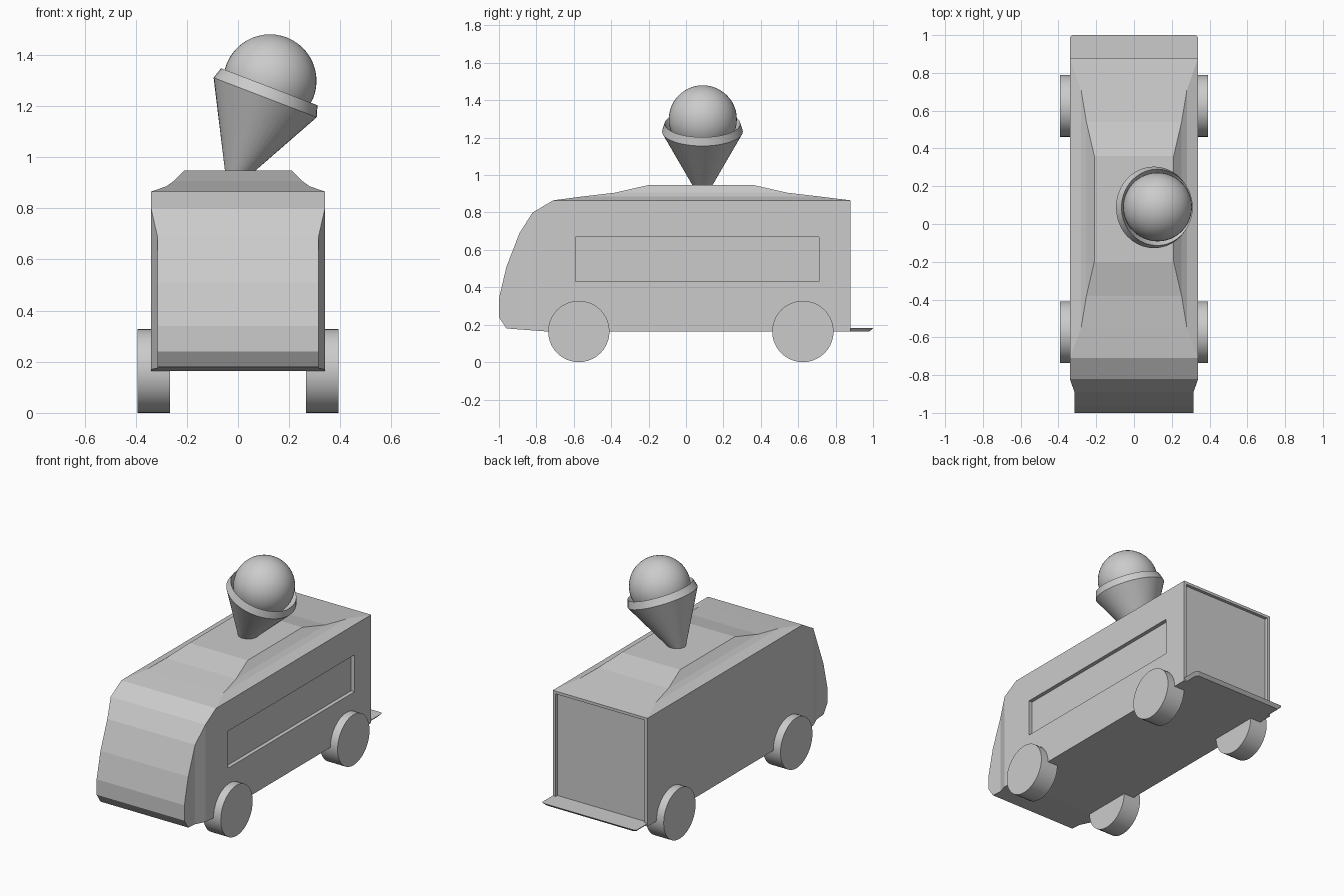
import bpy, bmesh, math
from mathutils import Matrix, Vector

if "Cube" in bpy.data.objects:
    bpy.data.objects.remove(bpy.data.objects["Cube"])


def finish(name, bm, smooth=False):
    bmesh.ops.recalc_face_normals(bm, faces=bm.faces)
    me = bpy.data.meshes.new(name)
    bm.to_mesh(me)
    bm.free()
    ob = bpy.data.objects.new(name, me)
    bpy.context.collection.objects.link(ob)
    bpy.ops.object.select_all(action='DESELECT')
    bpy.context.view_layer.objects.active = ob
    ob.select_set(True)
    if smooth:
        bpy.ops.object.shade_smooth_by_angle(angle=math.radians(35))
    return ob


def loft(bm, rings, closed_ends=True):
    """Bridge successive rings of points; cap the first and last."""
    loops = [[bm.verts.new(p) for p in ring] for ring in rings]
    for a, b in zip(loops, loops[1:]):
        for i in range(len(a)):
            j = (i + 1) % len(a)
            bm.faces.new((a[i], a[j], b[j], b[i]))
    if closed_ends:
        bm.faces.new(loops[0])
        bm.faces.new(loops[-1])


def carve(target, lo, hi):
    """Cut a box-shaped recess between two corners."""
    bm = bmesh.new()
    bmesh.ops.create_cube(bm, size=1)
    lo, hi = Vector(lo), Vector(hi)
    for v in bm.verts:
        v.co = (lo + hi) / 2 + v.co * (hi - lo)
    cutter = finish("recess_cutter", bm)
    cutter.hide_render = True
    mod = target.modifiers.new("recess", 'BOOLEAN')
    mod.operation = 'DIFFERENCE'
    mod.solver = 'EXACT'
    mod.object = cutter
    bpy.context.view_layer.objects.active = target
    bpy.ops.object.modifier_apply(modifier=mod.name)
    bpy.data.objects.remove(cutter)


# Van body: side profile extruded across x, nose pinched in
W = 0.34
profile = [(-1, 0.24), (-0.96, 0.18), (-0.73, 0.163), (0.88, 0.163),
           (0.88, 0.865), (-0.71, 0.865), (-0.82, 0.80), (-0.89, 0.69),
           (-0.96, 0.51), (-1, 0.34)]
bm = bmesh.new()
loft(bm, [[(x, y, z) for y, z in profile] for x in (-W, W)])
for y in (-0.82, -0.89):
    bmesh.ops.bisect_plane(bm, geom=bm.verts[:] + bm.edges[:] + bm.faces[:],
                           dist=1e-5, plane_co=(0, y, 0), plane_no=(0, 1, 0))
for v in bm.verts:
    if v.co.y < -0.885:
        v.co.x = math.copysign(0.315, v.co.x)
body = finish("van_body", bm)

# Serving window on the right side and recessed rear door
carve(body, (W - 0.025, -0.59, 0.43), (W + 0.1, 0.71, 0.67))
carve(body, (-0.32, 0.86, 0.18), (0.32, 1.0, 0.847))

# Stepped roof rising to a flat deck
bm = bmesh.new()
loft(bm, [[(-x, y0, z), (x, y0, z), (x, y1, z), (-x, y1, z)]
          for x, y0, y1, z in ((W, -0.71, 0.88, 0.865), (0.28, -0.55, 0.71, 0.886),
                               (0.252, -0.38, 0.54, 0.906), (0.21, -0.2, 0.36, 0.947))])
finish("roof", bm)

# Rear step plate with its underside drawn in
bm = bmesh.new()
loft(bm, [[(-x, 0.87, z), (x, 0.87, z), (x, y - 0.012, z), (x - 0.012, y, z),
           (-x + 0.012, y, z), (-x, y - 0.012, z)]
          for x, y, z in ((0.322, 0.98, 0.163), (0.34, 1.0, 0.182))])
finish("rear_step", bm)

# Wheels
for side, sx in (("right", 1), ("left", -1)):
    for end, y in (("front", -0.573), ("rear", 0.625)):
        bm = bmesh.new()
        bmesh.ops.create_cone(bm, cap_ends=True, segments=40, radius1=0.164,
                              radius2=0.164, depth=0.127,
                              matrix=Matrix.Translation((sx * 0.3285, y, 0.164))
                              @ Matrix.Rotation(math.pi / 2, 4, 'Y'))
        finish(f"{end}_{side}_wheel", bm, smooth=True)

# Tilted ice cream cone, turned around its own axis
N = 40
bm = bmesh.new()
loft(bm, [[(r * math.cos(2 * math.pi * i / N), r * math.sin(2 * math.pi * i / N), h)
           for i in range(N)]
          for r, h in ((0.03, 0.055), (0.216, 0.405), (0.202, 0.45),
                       (0.19, 0.43), (0.13, 0.34))])
cone = finish("cone", bm, smooth=True)
cone.location = (-0.039, 0.088, 0.855)
cone.rotation_euler = (0, math.radians(21), 0)

# Scoop
bm = bmesh.new()
bmesh.ops.create_uvsphere(bm, u_segments=48, v_segments=24, radius=0.182)
scoop = finish("scoop", bm, smooth=True)
scoop.location = (0.125, 0.09, 1.298)
